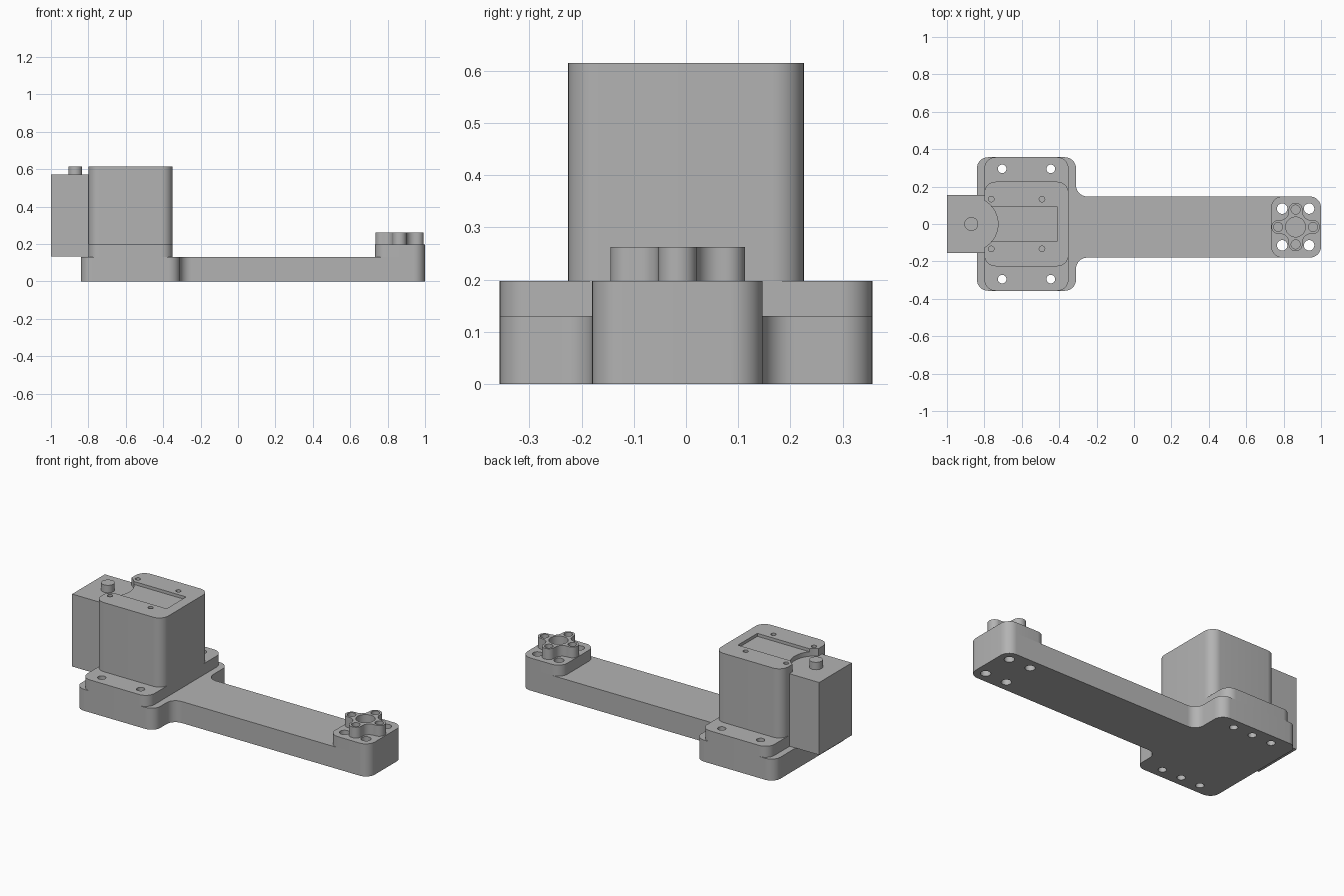
import bpy, bmesh, math
from mathutils import Vector

cube = bpy.data.objects.get("Cube")
if cube:
    bpy.data.objects.remove(cube, do_unlink=True)

grey = bpy.data.materials.new("plain_grey")
grey.use_nodes = True
grey.diffuse_color = (0.45, 0.45, 0.45, 1)
grey.node_tree.nodes["Principled BSDF"].inputs["Base Color"].default_value = grey.diffuse_color


def rounded(corners, steps=10):
    """Outline from (x, y, radius) corners, each replaced by a tangent arc."""
    out = []
    for i, (x, y, r) in enumerate(corners):
        p = Vector((x, y))
        if r == 0:
            out.append(p)
            continue
        d1 = (Vector(corners[i - 1][:2]) - p).normalized()
        d2 = (Vector(corners[(i + 1) % len(corners)][:2]) - p).normalized()
        half = d1.angle(d2) / 2
        centre = p + (d1 + d2).normalized() * (r / math.sin(half))
        t = r / math.tan(half)
        v0, v1 = p + d1 * t - centre, p + d2 * t - centre
        sweep = math.pi - 2 * half
        for k in range(steps + 1):
            s = k / steps * sweep
            out.append(centre + (v0 * math.sin(sweep - s) + v1 * math.sin(s)) / math.sin(sweep))
    return out


def rect(x0, x1, y0, y1, r=0.0):
    return rounded([(x0, y0, r), (x1, y0, r), (x1, y1, r), (x0, y1, r)])


def circle(x, y, r, n=40):
    return [Vector((x + r * math.cos(a), y + r * math.sin(a)))
            for a in (2 * math.pi * k / n for k in range(n))]


def prism(name, outline, z0, z1):
    bm = bmesh.new()
    face = bm.faces.new([bm.verts.new((p.x, p.y, z0)) for p in outline])
    top = bmesh.ops.extrude_face_region(bm, geom=[face])["geom"]
    bmesh.ops.translate(bm, vec=(0, 0, z1 - z0),
                        verts=[g for g in top if isinstance(g, bmesh.types.BMVert)])
    bmesh.ops.recalc_face_normals(bm, faces=bm.faces)
    mesh = bpy.data.meshes.new(name)
    bm.to_mesh(mesh)
    bm.free()
    mesh.materials.append(grey)
    ob = bpy.data.objects.new(name, mesh)
    bpy.context.collection.objects.link(ob)
    return ob


def part(name, outline, z0, z1, cuts=()):
    """Prism with a list of (outline, z0, z1) cut-outs, smooth on its curves."""
    ob = prism(name, outline, z0, z1)
    cutters = [prism("cutter", *c) for c in cuts]
    for c in cutters:
        c.hide_render = True
        mod = ob.modifiers.new("cut", "BOOLEAN")
        mod.operation, mod.solver, mod.object = "DIFFERENCE", "EXACT", c
    if cutters:
        graph = bpy.context.evaluated_depsgraph_get()
        baked = bpy.data.meshes.new_from_object(ob.evaluated_get(graph))
        ob.modifiers.clear()
        ob.data = baked
        for c in cutters:
            bpy.data.objects.remove(c, do_unlink=True)
    bpy.ops.object.select_all(action="DESELECT")
    ob.select_set(True)
    bpy.context.view_layer.objects.active = ob
    bpy.ops.object.shade_smooth_by_angle(angle=math.radians(30))
    return ob


R = 0.06
MID = -0.575                      # motor centre in x
HX, HY = 0.864, -0.016            # horn centre
ARM_Y0, ARM_Y1 = -0.18, 0.147
SIDE = 0.357

# Mounting holes
bolts = [(circle(MID + dx, s * 0.295, 0.023), -0.1, 0.3) for dx in (-0.13, 0.13) for s in (-1, 1)]
blind = [(circle(MID, s * 0.295, 0.023), -0.1, 0.11) for s in (-1, 1)]
end_holes = [(circle(HX + sx * 0.072, HY + sy * 0.098, 0.028), -0.1, 0.3)
             for sx in (-1, 1) for sy in (-1, 1)]

# Base plate and arm in one outline, filleted where they meet
part("base_and_arm", rounded([
    (-0.84, -SIDE, R), (-0.31, -SIDE, R), (-0.31, ARM_Y0, R), (1, ARM_Y0, R),
    (1, ARM_Y1, R), (-0.31, ARM_Y1, R), (-0.31, SIDE, R), (-0.84, SIDE, R)]),
    0, 0.13, bolts + blind + end_holes)

# Raised pad at the arm tip
part("end_pad", rect(0.733, 1, ARM_Y0, ARM_Y1, R), 0.13, 0.197, end_holes)

# Motor flange
part("motor_flange", rect(-0.8, -0.35, -SIDE, SIDE, R), 0.13, 0.197, bolts)

# Motor body with label recess, round notch and screw holes
screws = [(circle(x, s * 0.133, 0.015, 20), 0.57, 0.7) for x in (-0.763, -0.492) for s in (-1, 1)]
part("motor_body", rect(-0.8, -0.35, -0.226, 0.226, R), 0.197, 0.615,
     [(rect(-0.83, -0.412, -0.093, 0.093), 0.597, 0.7),
      (circle(-0.87, 0, 0.143, 64), 0.57, 0.7)] + screws)

# Side box and its post
part("side_box", rect(-1, -0.8, -0.156, 0.156), 0.132, 0.57)
part("post", circle(-0.87, 0, 0.037), 0.57, 0.615)

# Four-armed horn with its bores
cross = []
for k in range(4):
    c, s = round(math.cos(k * math.pi / 2)), round(math.sin(k * math.pi / 2))
    for x, y, r in ((0.129, -0.037, 0.036), (0.129, 0.037, 0.036), (0.037, 0.037, 0.045)):
        cross.append((HX + c * x - s * y, HY + s * x + c * y, r))
bores = [(circle(HX, HY, 0.053), 0.15, 0.3)]
for dx, dy in ((1, 0), (-1, 0), (0, 1), (0, -1)):
    bores.append((circle(HX + dx * 0.093, HY + dy * 0.093, 0.024), 0.15, 0.3))
part("horn", rounded(cross), 0.197, 0.262, bores)
